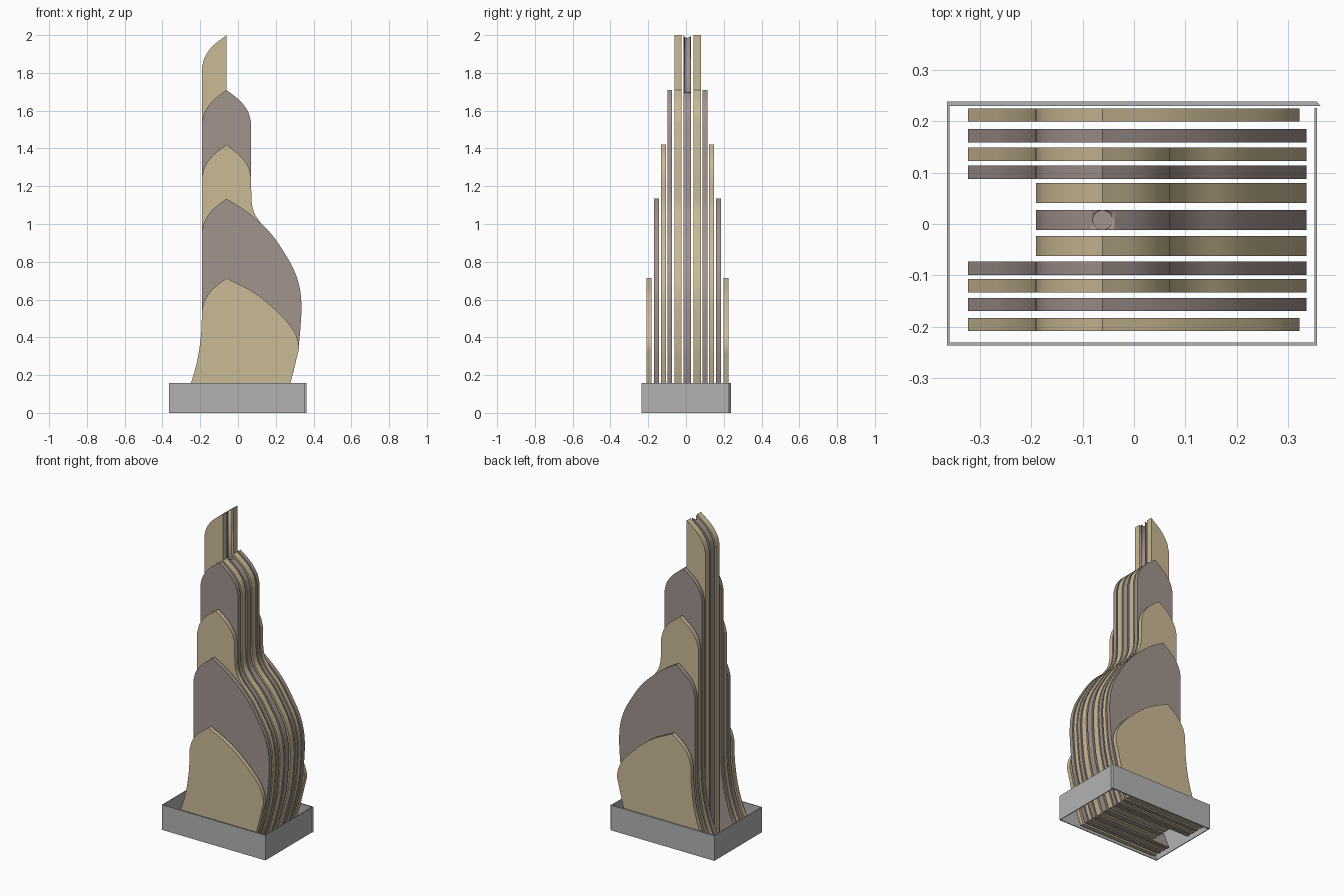
import bpy, bmesh, math
from mathutils import Vector

if "Cube" in bpy.data.objects:
    bpy.data.objects.remove(bpy.data.objects["Cube"])


def material(name, rgb):
    m = bpy.data.materials.new(name)
    m.diffuse_color = (*rgb, 1)
    m.use_nodes = True
    m.node_tree.nodes["Principled BSDF"].inputs["Base Color"].default_value = m.diffuse_color
    return m


TAN = material("tan", (0.60, 0.495, 0.305))
TAUPE = material("taupe", (0.36, 0.292, 0.27))
GREY = material("grey", (0.45, 0.45, 0.45))


def curve(pts, n=6):
    """Catmull-Rom samples through the given points."""
    p = [Vector(q) for q in pts]
    p = [2 * p[0] - p[1]] + p + [2 * p[-1] - p[-2]]
    out = []
    for a, b, c, d in zip(p, p[1:], p[2:], p[3:]):
        for i in range(n):
            t = i / n
            out.append(0.5 * (2 * b + (c - a) * t + (2 * a - 5 * b + 4 * c - d) * t * t
                              + (3 * b - a - 3 * c + d) * t ** 3))
    return out + [p[-2]]


def prism(name, outline, direction, mat):
    """Extrude a closed 3D outline along a direction."""
    bm = bmesh.new()
    face = bm.faces.new([bm.verts.new(v) for v in outline])
    ext = bmesh.ops.extrude_face_region(bm, geom=[face])
    moved = [g for g in ext["geom"] if isinstance(g, bmesh.types.BMVert)]
    bmesh.ops.translate(bm, verts=moved, vec=direction)
    bmesh.ops.remove_doubles(bm, verts=bm.verts, dist=1e-5)
    bmesh.ops.recalc_face_normals(bm, faces=bm.faces)
    mesh = bpy.data.meshes.new(name)
    bm.to_mesh(mesh)
    bm.free()
    mesh.materials.append(mat)
    ob = bpy.data.objects.new(name, mesh)
    bpy.context.collection.objects.link(ob)
    bpy.ops.object.select_all(action='DESELECT')
    ob.select_set(True)
    bpy.context.view_layer.objects.active = ob
    bpy.ops.object.shade_smooth_by_angle(angle=math.radians(30))
    return ob


L, PEAK = -0.191, -0.061      # left edge and ridge line

# shared side curves (x, z)
foot_left = curve([(-0.323, 0), (-0.284, 0.08), (-0.249, 0.16), (-0.215, 0.28),
                   (-0.196, 0.41), (L, 0.52)])
foot_right = [(0.322, 0.36), (0.308, 0.28), (0.278, 0.16), (0.252, 0.08), (0.223, 0)]
belly = [(0.125, 1.0), (0.19, 0.93), (0.247, 0.845), (0.297, 0.755), (0.325, 0.67),
         (0.335, 0.59), (0.334, 0.50)] + foot_right
waist = [(0.07, 1.18), (0.073, 1.11), (0.088, 1.055)] + belly


def left_arc(h):
    return curve([(L, h - 0.17), (-0.175, h - 0.115), (-0.133, h - 0.057), (PEAK, h)])


def right_arc(h):
    return curve([(PEAK, h), (0.01, h - 0.057), (0.053, h - 0.115), (0.07, h - 0.175)])


# slab outlines by tier
low = foot_left + left_arc(0.713) + curve(
    [(PEAK, 0.713), (0.088, 0.636), (0.22, 0.525), (0.295, 0.435), (0.322, 0.355)]
    + foot_right[1:])
mid = foot_left + left_arc(1.134) + curve([(PEAK, 1.134), (0.035, 1.074)] + belly)
upper = foot_left + left_arc(1.42) + right_arc(1.42) + curve(waist)
high = foot_left + left_arc(1.71) + right_arc(1.71) + curve(waist)
spire = [(L, 0)] + left_arc(2.0) + right_arc(1.71) + curve(waist)

# slabs from front to back: name, outline, y start, y end, colour
slabs = [
    ("front_low_slab", low, -0.208, -0.183, TAN),
    ("front_mid_slab", mid, -0.169, -0.144, TAUPE),
    ("front_upper_slab", upper, -0.133, -0.107, TAN),
    ("front_high_slab", high, -0.099, -0.073, TAUPE),
    ("front_spire_slab", spire, -0.062, -0.023, TAN),
    ("core_slab", spire, -0.012, 0.027, TAUPE),
    ("back_spire_slab", spire, 0.041, 0.080, TAN),
    ("back_high_slab", high, 0.088, 0.114, TAUPE),
    ("back_upper_slab", upper, 0.123, 0.149, TAN),
    ("back_mid_slab", mid, 0.159, 0.185, TAUPE),
    ("back_low_slab", low, 0.199, 0.225, TAN),
]
for name, outline, y0, y1, mat in slabs:
    prism(name, [(x, y0, z) for x, z in outline], (0, y1 - y0, 0), mat)

# round groove down the cliff of the core slab
ring = [(PEAK + 0.0188 * math.cos(a * math.tau / 40),
         0.0075 + 0.0188 * math.sin(a * math.tau / 40), 1.695) for a in range(40)]
cutter = prism("groove_cutter", ring, (0, 0, 0.4), TAUPE)
cutter.hide_render = True
core = bpy.data.objects["core_slab"]
cut = core.modifiers.new("groove", 'BOOLEAN')
cut.operation, cut.solver, cut.object = 'DIFFERENCE', 'EXACT', cutter
bpy.context.view_layer.objects.active = core
bpy.ops.object.modifier_apply(modifier="groove")
bpy.data.objects.remove(cutter)

# open plinth frame, four thin walls
X0, X1, Y0, Y1, T = -0.364, 0.356, -0.236, 0.238, 0.005
walls = {
    "plinth_front": [(X0, Y0), (X1, Y0), (X1, Y0 + T), (X0, Y0 + T)],
    "plinth_left": [(X0, Y0), (X0 + T, Y0), (X0 + T, Y1), (X0, Y1)],
    "plinth_right": [(X1 - T, Y0), (X1, Y0), (X1, 0.226), (X1 - T, 0.226)],
    "plinth_back": [(X0, Y1 - 0.008), (0.363, Y1 - 0.008), (X1, Y1), (X0, Y1)],
}
for name, pts in walls.items():
    prism(name, [(x, y, 0) for x, y in pts], (0, 0, 0.158), GREY)
